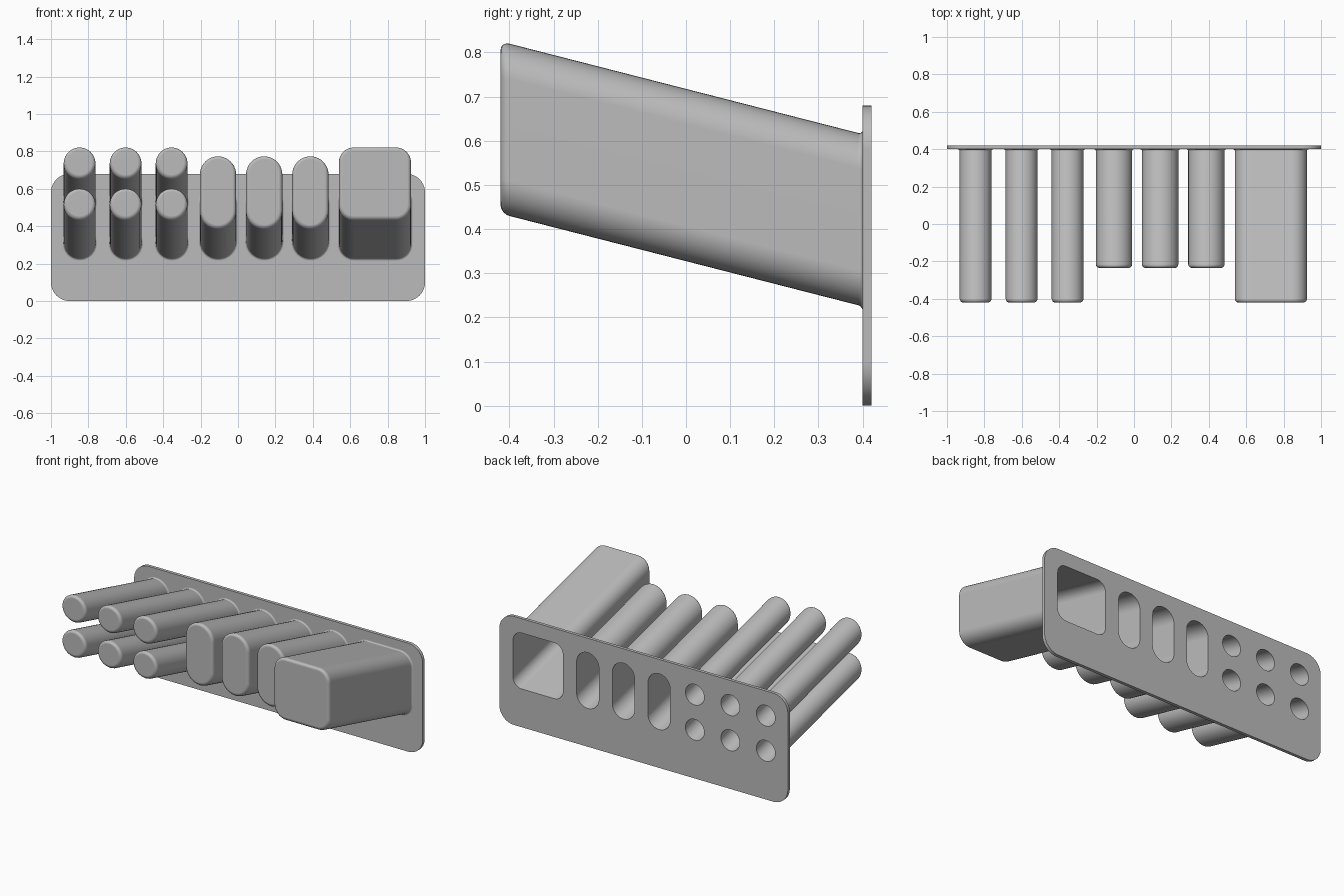
import bpy, bmesh, math
from mathutils import Vector

cube = bpy.data.objects.get("Cube")
if cube:
    bpy.data.objects.remove(cube, do_unlink=True)

FRONT, BACK = 0.40, 0.42      # plate faces
SLOPE, WALL = 0.256, 0.02
BEVEL, FLARE, STEPS = 0.02, 0.01, 5

grey = bpy.data.materials.new("grey plastic")
grey.use_nodes = True
grey.diffuse_color = (0.5, 0.5, 0.5, 1)
grey.node_tree.nodes["Principled BSDF"].inputs["Base Color"].default_value = (0.5, 0.5, 0.5, 1)


def rounded_rect(cx, cz, y, hw, hh, r, seg=10):
    """Rounded rectangle, slot or circle as a ring of points at depth y."""
    pts = []
    for k, (sx, sz) in enumerate([(1, 1), (-1, 1), (-1, -1), (1, -1)]):
        for i in range(seg + 1):
            a = math.pi / 2 * (k + i / seg)
            p = Vector((cx + sx * (hw - r) + r * math.cos(a), y,
                        cz + sz * (hh - r) + r * math.sin(a)))
            if not pts or (p - pts[-1]).length > 1e-5:
                pts.append(p)
    if (pts[0] - pts[-1]).length < 1e-5:
        pts.pop()
    return pts


def tube_ring(t, y, grow):
    """Cross-section of a rising tube, widened or narrowed by grow."""
    x, z, hw, hh, r, tip = t
    return rounded_rect(x, z + SLOPE * (FRONT - y), y, hw + grow, hh + grow, r + grow)


def finish(bm, name):
    bmesh.ops.recalc_face_normals(bm, faces=bm.faces)
    me = bpy.data.meshes.new(name)
    bm.to_mesh(me)
    bm.free()
    me.materials.append(grey)
    ob = bpy.data.objects.new(name, me)
    bpy.context.collection.objects.link(ob)
    bpy.ops.object.select_all(action="DESELECT")
    ob.select_set(True)
    bpy.context.view_layer.objects.active = ob
    bpy.ops.object.shade_smooth_by_angle(angle=math.radians(30))
    mod = ob.modifiers.new("even shading", "WEIGHTED_NORMAL")
    mod.keep_sharp = True
    return ob


def bridge(bm, a, b):
    for i in range(len(a)):
        j = (i + 1) % len(a)
        bm.faces.new((a[i], a[j], b[j], b[i]))


def make_tube(name, t):
    """Hollow tube: flared foot, rounded closed tip, open at the back."""
    tip = t[-1]
    arc = [math.pi / 2 * i / STEPS for i in range(STEPS + 1)]
    outer = [(FRONT - FLARE * math.sin(a), FLARE * (1 - math.cos(math.pi / 2 - a)))
             for a in arc]
    outer = [(FRONT - FLARE * (1 - math.cos(a)), FLARE * (1 - math.sin(a))) for a in arc]
    outer += [(tip + BEVEL * (1 - math.sin(a)), -BEVEL * (1 - math.cos(a))) for a in arc]
    inner = [(tip + WALL, -WALL), (BACK, -WALL)]
    bm = bmesh.new()
    for path, cap in ((outer, -1), (inner, 0)):
        rings = [[bm.verts.new(p) for p in tube_ring(t, y, g)] for y, g in path]
        for a, b in zip(rings, rings[1:]):
            bridge(bm, a, b)
        bm.faces.new(rings[cap])
    # the outside faces out, the cavity faces into the hollow
    ob = finish(bm, name)
    half = len(ob.data.polygons)
    bm = bmesh.new()
    bm.from_mesh(ob.data)
    bm.faces.ensure_lookup_table()
    floor = [f for f in bm.faces if len(f.verts) > 4][-1]
    if floor.normal.y < 0:
        cavity = [f for f in bm.faces
                  if f.index >= half - len(floor.verts) - 1]
        bmesh.ops.reverse_faces(bm, faces=cavity)
    bm.to_mesh(ob.data)
    bm.free()


# tube sizes: x, z at the plate, half width, half height, corner radius, tip y
tubes = {}
for i, x in enumerate((-0.847, -0.601, -0.355)):
    for row, z in (("lower", 0.31), ("upper", 0.53)):
        tubes[f"{row}_round_tube_{i + 1}"] = (x, z, 0.085, 0.085, 0.085, -0.42)
for i, x in enumerate((-0.107, 0.14, 0.387)):
    tubes[f"slot_tube_{i + 1}"] = (x, 0.42, 0.097, 0.195, 0.097, -0.235)
tubes["square_tube"] = (0.732, 0.42, 0.193, 0.195, 0.08, -0.42)

for name, t in tubes.items():
    make_tube(name, t)

# back plate, with an opening behind each tube
bm = bmesh.new()
edge_rings = []
for y, grow, side in ((FRONT, FLARE, -1), (BACK, -WALL, 1)):
    loops = [rounded_rect(0, 0.34, y, 1, 0.34, 0.1)]
    loops += [tube_ring(t, y, grow) for t in tubes.values()]
    edges = []
    for n, pts in enumerate(loops):
        vs = [bm.verts.new(p) for p in pts]
        edges += [bm.edges.new((vs[i - 1], vs[i])) for i in range(len(vs))]
        if n == 0:
            edge_rings.append(vs)
    bmesh.ops.triangle_fill(bm, edges=edges, use_beauty=True, normal=(0, side, 0))
bridge(bm, *edge_rings)
finish(bm, "back_plate")
